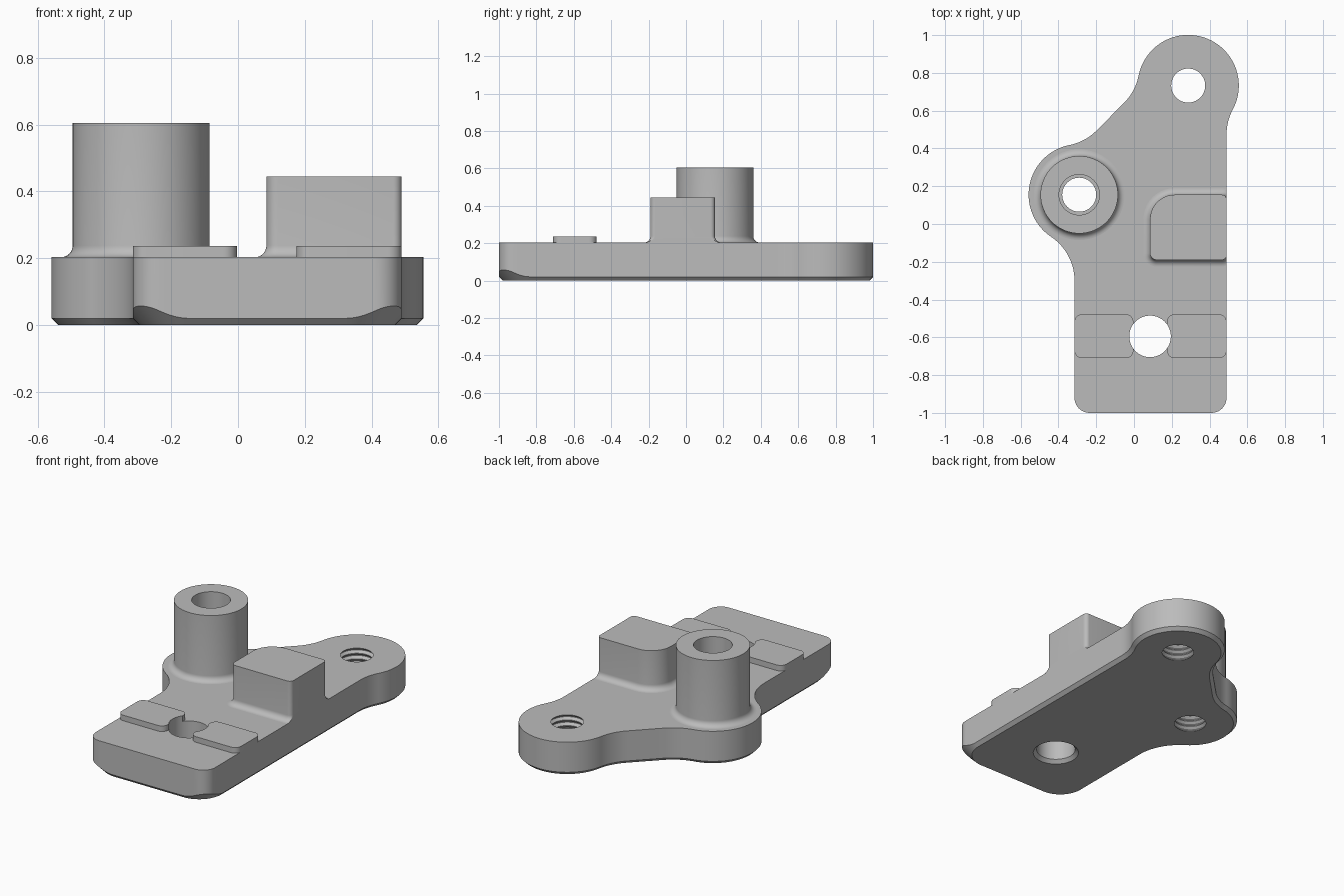
import bpy, bmesh, math
from mathutils import Vector

cube = bpy.data.objects.get("Cube")
if cube:
    bpy.data.objects.remove(cube, do_unlink=True)

grey = bpy.data.materials.new("plain grey")
grey.use_nodes = True
grey.diffuse_color = (0.5, 0.5, 0.5, 1)
grey.node_tree.nodes["Principled BSDF"].inputs["Base Color"].default_value = (0.5, 0.5, 0.5, 1)

TOP = 0.203                      # plate thickness
LEFT, RIGHT = -0.315, 0.49       # straight sides of the plate
CHAMFER = 0.02
LOBE_R, BLEND_R = 0.268, 0.28
back_lobe = Vector((0.287, 0.733))
side_lobe = Vector((-0.29, 0.155))
pin_hole = Vector((0.085, -0.595))


def polar(c, r, deg):
    a = math.radians(deg)
    return Vector((c[0] + r * math.cos(a), c[1] + r * math.sin(a)))


def arc(c, r, start, end, n):
    return [polar(c, r, start + (end - start) * i / n) for i in range(n + 1)]


def loft(name, rings, wrap=False):
    """Skin a stack of equal rings; cap the ends, or wrap last to first."""
    bm = bmesh.new()
    rows = [[bm.verts.new(p) for p in ring] for ring in rings]
    pairs = list(zip(rows, rows[1:]))
    if wrap:
        pairs.append((rows[-1], rows[0]))
    else:
        bm.faces.new(rows[0])
        bm.faces.new(rows[-1])
    for low, high in pairs:
        for i in range(len(low)):
            j = (i + 1) % len(low)
            bm.faces.new((low[i], low[j], high[j], high[i]))
    bmesh.ops.recalc_face_normals(bm, faces=bm.faces)
    mesh = bpy.data.meshes.new(name)
    bm.to_mesh(mesh)
    bm.free()
    mesh.materials.append(grey)
    obj = bpy.data.objects.new(name, mesh)
    bpy.context.collection.objects.link(obj)
    return obj


def lathe(name, c, profile, wrap=False, n=64):
    rings = [[(*polar(c, r, 360 * i / n), z) for i in range(n)] for r, z in profile]
    return loft(name, rings, wrap)


def rounded_box(x0, x1, y0, y1, radii, grow=0.0):
    """Outline counterclockwise from the front left corner, kept inside the right wall."""
    pts = []
    for k, (x, y, sx, sy) in enumerate(((x0, y0, 1, 1), (x1, y0, -1, 1),
                                        (x1, y1, -1, -1), (x0, y1, 1, -1))):
        r = radii[k]
        pts += arc((x + sx * r, y + sy * r), r + grow, 180 + 90 * k, 270 + 90 * k, 10)
    return [(min(p.x, RIGHT), p.y) for p in pts]


def cut(target, cutter):
    mod = target.modifiers.new("hole", 'BOOLEAN')
    mod.operation = 'DIFFERENCE'
    mod.solver = 'EXACT'
    mod.object = cutter
    with bpy.context.temp_override(object=target, active_object=target):
        bpy.ops.object.modifier_apply(modifier=mod.name)


# Plate outline: each entry is (wall point, foot point, chamfer height)
def corner():
    cone, cone_r = Vector((-0.145, -0.83)), 0.15
    wall = [Vector((LEFT, -0.83 - 0.09 * i / 6)) for i in range(6)]
    wall += arc((-0.235, -0.92), 0.08, 180, 270, 10)
    wall += [Vector((-0.235 + 0.09 * i / 6, -1)) for i in range(1, 7)]
    return [(p, cone + (p - cone).normalized() * cone_r, (p - cone).length - cone_r)
            for p in wall]


def edge(c, r, start, end, n, side):
    """side 1 bulges outward, -1 is a hollow blend."""
    outer = arc(c, r, start, end, n)
    foot = arc(c, r - side * CHAMFER, start, end, n)
    return [(p, q, CHAMFER) for p, q in zip(outer, foot)]


def mirrored(v):
    return Vector((LEFT + RIGHT - v.x, v.y))


reach = LOBE_R + BLEND_R
left_corner = corner()
outline = left_corner + [(mirrored(p), mirrored(q), z) for p, q, z in reversed(left_corner)]
outline += edge(polar(back_lobe, reach, -28.2), BLEND_R, 180, 151.8, 10, -1)
outline += edge(back_lobe, LOBE_R, -27, 168, 48, 1)
outline += edge(polar(back_lobe, reach, 168.8), BLEND_R, -11.2, -45, 10, -1)
outline += edge(polar(side_lobe, reach, 101.2), BLEND_R, -45, -78.8, 10, -1)
outline += edge(side_lobe, LOBE_R, 102, 235.5, 36, 1)
outline += edge(polar(side_lobe, reach, 236.2), BLEND_R, 56.2, 0, 14, -1)

plate = loft("base_plate", [
    [(q.x, q.y, 0) for p, q, z in outline],
    [(p.x, p.y, z) for p, q, z in outline],
    [(p.x, p.y, TOP) for p, q, z in outline]])

# Block with a filleted foot, flush with the right wall
FILLET = 0.035
steps = [(FILLET * (1 - math.sin(a)), TOP + FILLET * (1 - math.cos(a)))
         for a in (math.pi / 2 * i / 8 for i in range(9))]
block_rings = []
for grow, z in steps + [(0, 0.445)]:
    ring = rounded_box(0.085, RIGHT, -0.19, 0.155, (0.035, 0.025, 0.025, 0.13), grow)
    block_rings.append([(x, y, z) for x, y in ring])
block = loft("stop_block", block_rings)

# Tall hollow post with a filleted foot
BOSS_R, BORE_R = 0.205, 0.107
profile = [(BOSS_R + grow, z) for grow, z in steps]
profile += [(BOSS_R, 0.605), (BORE_R, 0.605), (BORE_R, TOP)]
post = lathe("hollow_post", side_lobe, profile, wrap=True)

# Raised pads either side of the pin hole
pads = []
for name, x0, x1 in (("right_pad", LEFT, -0.003), ("left_pad", 0.175, RIGHT)):
    ring = rounded_box(x0, x1, -0.71, -0.478, (0.04,) * 4)
    pads.append(loft(name, [[(x, y, z) for x, y in ring] for z in (TOP, 0.237)]))

# Holes: a plain pin hole with a chamfered mouth, and two threaded holes
pin_cutter = lathe("pin_cutter", pin_hole,
                   [(0.15, -0.02), (0.11, 0.02), (0.11, 0.3)])
for part in [plate] + pads:
    cut(part, pin_cutter)

PITCH = 0.034
thread = [(0.09, -0.03)]
for i in range(6):
    z = 0.002 + i * PITCH
    thread += [(0.09, z), (0.104, z + PITCH * 0.4), (0.104, z + PITCH * 0.5),
               (0.09, z + PITCH * 0.9)]
thread.append((0.09, 0.25))
cutters = [pin_cutter]
for name, c in (("back_thread_cutter", back_lobe), ("side_thread_cutter", side_lobe)):
    cutter = lathe(name, c, thread)
    cut(plate, cutter)
    cutters.append(cutter)
for cutter in cutters:
    bpy.data.objects.remove(cutter, do_unlink=True)

# Smooth curved walls, crisp edges
bpy.ops.object.select_all(action='DESELECT')
for part in [plate, block, post] + pads:
    part.select_set(True)
bpy.context.view_layer.objects.active = plate
bpy.ops.object.shade_smooth_by_angle(angle=math.radians(30))
